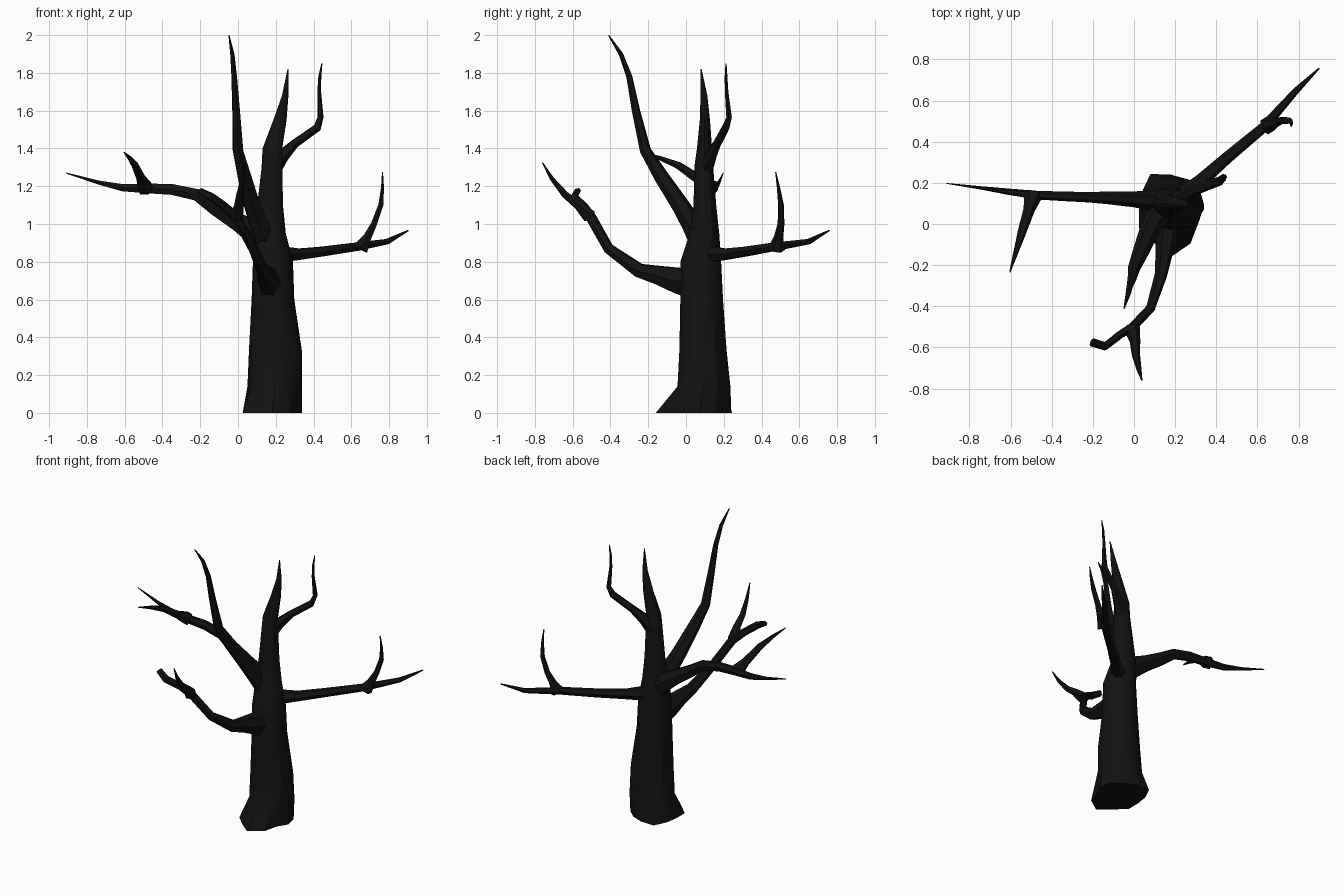
import bpy, bmesh, math
from mathutils import Vector

bark = bpy.data.materials.new("dark_bark")
bark.diffuse_color = (0.006, 0.006, 0.006, 1)


def skin(name, rings):
    """Joins rings of equal point count into a closed tube."""
    bm = bmesh.new()
    loops = [[bm.verts.new(p) for p in ring] for ring in rings]
    n = len(loops[0])
    for a, b in zip(loops, loops[1:]):
        for i in range(n):
            j = (i + 1) % n
            bm.faces.new((a[i], a[j], b[j], b[i]))
    bm.faces.new(loops[0])
    bm.faces.new(loops[-1])
    bmesh.ops.recalc_face_normals(bm, faces=bm.faces)
    me = bpy.data.meshes.new(name)
    bm.to_mesh(me)
    bm.free()
    me.materials.append(bark)
    ob = bpy.data.objects.new(name, me)
    bpy.context.collection.objects.link(ob)
    bpy.context.view_layer.objects.active = ob
    ob.select_set(True)


def branch(name, path, wide=1.0, sides=6):
    """Tapered branch along (x, y, z, radius) points."""
    pts = [Vector(p[:3]) for p in path]
    side = (pts[-1] - pts[0]).cross(Vector((0, 0, 1))).normalized()
    rings = []
    for i, p in enumerate(pts):
        d = pts[min(i + 1, len(pts) - 1)] - pts[max(i - 1, 0)]
        s = (side - d * side.dot(d) / d.length_squared).normalized()
        up = s.cross(d).normalized()
        r = path[i][3]
        rings.append([p + s * r * wide * math.cos(t) + up * r * math.sin(t)
                      for t in (2 * math.pi * k / sides for k in range(sides))])
    skin(name, rings)


# Trunk: uneven root flare, then tapering rings (cx, cy, z, rx, ry)
flare = [.16, .165, .16, .17, .20, .165, .155, .18, .18, .23, .19, .135]
N = len(flare)
ang = [2 * math.pi * k / N for k in range(N)]
rings = [[(.18 + r * math.cos(t), .07 + r * math.sin(t), 0) for r, t in zip(flare, ang)]]
for cx, cy, z, rx, ry in [
        (.195, .095, .14, .145, .14), (.198, .09, .33, .14, .125),
        (.185, .083, .6, .113, .113), (.185, .078, .8, .106, .108),
        (.168, .098, .95, .085, .078), (.17, .10, 1.1, .068, .06),
        (.18, .094, 1.3, .055, .05), (.182, .098, 1.4, .052, .04),
        (.222, .1, 1.55, .035, .027), (.25, .095, 1.68, .017, .018),
        (.265, .08, 1.82, .003, .003)]:
    rings.append([(cx + rx * math.cos(t), cy + ry * math.sin(t), z) for t in ang])
skin("trunk", rings)

# Right branch reaching backwards, with an upright twig
branch("right_branch", [
    (.20, .10, .84, .05), (.26, .155, .84, .043), (.32, .205, .84, .034), (.45, .32, .855, .029),
    (.63, .47, .88, .025), (.79, .65, .907, .016), (.9, .757, .965, .004)])
branch("right_twig", [
    (.65, .48, .87, .045), (.685, .49, .93, .025), (.72, .503, 1.0, .018),
    (.756, .503, 1.1, .015), (.765, .49, 1.19, .009), (.765, .475, 1.275, .003)])

# Upper right branch
branch("upper_right_branch", [
    (.18, .1, 1.28, .045), (.235, .13, 1.36, .036), (.3, .165, 1.425, .024),
    (.42, .21, 1.51, .022), (.437, .228, 1.565, .016), (.43, .215, 1.7, .01),
    (.433, .212, 1.78, .008), (.444, .212, 1.85, .003)])

# Left branch with a forward twig
branch("left_branch", [
    (.17, .11, .9, .09), (.08, .115, .96, .07), (0, .12, 1.01, .055), (-.12, .127, 1.085, .045),
    (-.22, .13, 1.155, .036), (-.35, .135, 1.183, .033), (-.47, .14, 1.188, .03),
    (-.61, .157, 1.192, .022), (-.74, .175, 1.22, .012), (-.91, .197, 1.27, .003)], .7)
branch("left_twig", [
    (-.49, .14, 1.19, .045), (-.51, .07, 1.235, .028), (-.545, -.04, 1.31, .021),
    (-.575, -.14, 1.35, .012), (-.604, -.235, 1.38, .003)])

# Tall front-left branch
branch("tall_branch", [
    (.15, .08, .9, .06), (.11, .03, 1.0, .055), (.075, -.03, 1.1, .048), (.035, -.13, 1.25, .04),
    (.0, -.215, 1.39, .03), (-.01, -.265, 1.6, .022), (-.02, -.3, 1.78, .016),
    (-.03, -.345, 1.9, .012), (-.048, -.41, 2.0, .003)])

# Low front branch with a blunt end and a rising twig
branch("front_branch", [
    (.17, .02, .69, .09), (.16, -.04, .7, .077), (.145, -.15, .73, .055), (.13, -.25, .755, .041),
    (.08, -.41, .87, .03), (-.005, -.5, 1.03, .03), (-.07, -.54, 1.09, .026),
    (-.14, -.595, 1.14, .026), (-.205, -.575, 1.175, .022)], .75)
branch("front_twig", [
    (-.01, -.51, 1.04, .04), (.005, -.57, 1.10, .026), (.01, -.64, 1.155, .02),
    (.025, -.71, 1.24, .012), (.038, -.76, 1.325, .003)])

bpy.ops.object.shade_smooth_by_angle(angle=math.radians(30))
